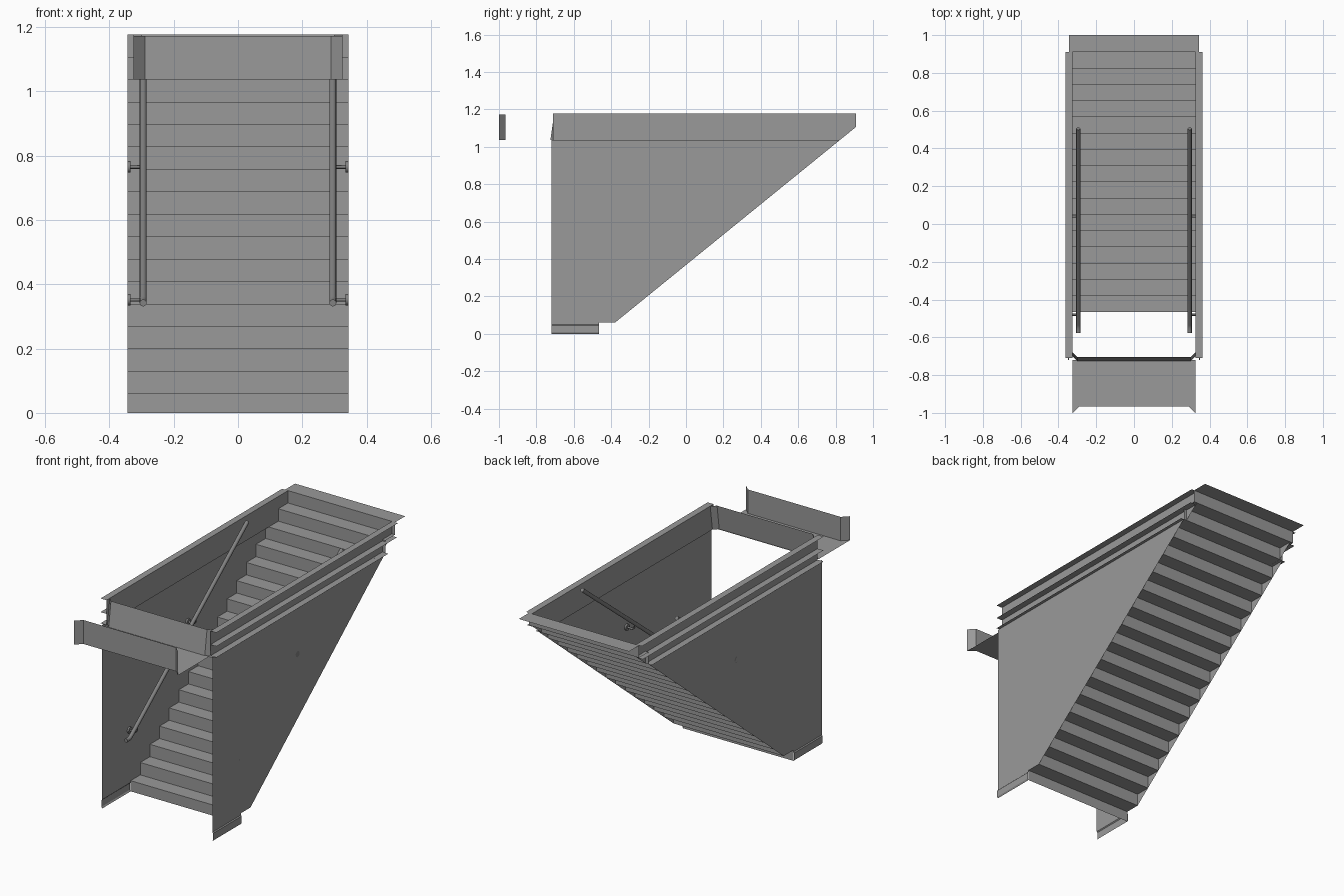
import bpy, bmesh
from mathutils import Vector

cube = bpy.data.objects.get("Cube")
if cube:
    bpy.data.objects.remove(cube)


def material(name, v):
    m = bpy.data.materials.new(name)
    m.use_nodes = True
    m.diffuse_color = (v, v, v, 1)
    m.node_tree.nodes["Principled BSDF"].inputs["Base Color"].default_value = (v, v, v, 1)
    return m


GREY = material("painted_grey", 0.32)
RAIL = material("rail_grey", 0.22)


def finish(name, bm, mat=GREY):
    me = bpy.data.meshes.new(name)
    bm.to_mesh(me)
    bm.free()
    me.materials.append(mat)
    ob = bpy.data.objects.new(name, me)
    bpy.context.collection.objects.link(ob)
    return ob


def sheet(name, faces):
    """Thin panels, each given by its corner points."""
    bm = bmesh.new()
    for pts in faces:
        bm.faces.new([bm.verts.new(p) for p in pts])
    bmesh.ops.remove_doubles(bm, verts=bm.verts, dist=0.0005)
    return finish(name, bm)


def strip(a, b):
    """Quads joining two matching rows of points."""
    return [(a[i], a[i + 1], b[i + 1], b[i]) for i in range(len(a) - 1)]


def tube(name, pts, r, sides=12):
    """Round bar swept along a path in the YZ or XZ plane."""
    bm = bmesh.new()
    pts = [Vector(p) for p in pts]
    rings = []
    for i, p in enumerate(pts):
        d = (pts[min(i + 1, len(pts) - 1)] - pts[max(i - 1, 0)]).normalized()
        q = d.to_track_quat('Z', 'X')
        ring = bmesh.ops.create_circle(bm, segments=sides, radius=r, cap_ends=i in (0, len(pts) - 1))["verts"]
        for v in ring:
            v.co = p + q @ v.co
        rings.append(ring)
    for a, b in zip(rings, rings[1:]):
        for j in range(sides):
            k = (j + 1) % sides
            bm.faces.new((a[j], a[k], b[k], b[j]))
    bmesh.ops.recalc_face_normals(bm, faces=bm.faces)
    for f in bm.faces:
        f.smooth = len(f.verts) == 4
    return finish(name, bm, RAIL)


W, INNER, LIP = 0.344, 0.325, 0.362      # wall, opening and flange half widths
TOP, LEDGE = 1.177, 1.037
FRONT, BACK = -0.72, 0.91
STEPS, FIRST_Y, FIRST_Z = 17, -0.466, 0.06
RUN = (BACK - FIRST_Y) / (STEPS - 1)
RISE = (TOP - FIRST_Z) / (STEPS - 1)

# Folded stair sheet: risers and treads, ending in the top landing strip
profile = [(FIRST_Y, 0)]
for k in range(STEPS):
    z = FIRST_Z + k * RISE
    profile += [(FIRST_Y + k * RUN, z), (FIRST_Y + (k + 1) * RUN, z)]
profile[-1] = (1.0, TOP)
sheet("stairs", strip([(-W, y, z) for y, z in profile], [(W, y, z) for y, z in profile]))

# Front landing floor and its board with flared ends
sheet("front_landing", [
    [(-INNER, FRONT, LEDGE), (-INNER, -1, LEDGE), (-0.29, -0.965, LEDGE),
     (0.29, -0.965, LEDGE), (INNER, -1, LEDGE), (INNER, FRONT, LEDGE)]])
board = [(-INNER, -1), (-0.29, -0.965), (0.29, -0.965), (INNER, -1)]
sheet("landing_board", strip([(x, y, LEDGE) for x, y in board], [(x, y, 1.172) for x, y in board]))

# Leaning board across the front of the opening, with folded ends
lean = [(-INNER, 0.025), (-0.3, 0), (0.3, 0), (INNER, 0.025)]
sheet("opening_board", strip([(x, FRONT - 0.005 + d, LEDGE) for x, d in lean],
                             [(x, FRONT + 0.015 + d, TOP) for x, d in lean]))

for side, s in (("left", 1), ("right", -1)):
    # Side wall following the underside of the stairs
    outline = [(FRONT, 0.05), (FIRST_Y, 0.05), (FIRST_Y, FIRST_Z), (FIRST_Y + RUN, FIRST_Z),
               (BACK, TOP - RISE), (BACK - 0.066, LEDGE)]
    cut_y = BACK - (TOP - RISE - LEDGE) * RUN / RISE
    outline = outline[:4] + [(cut_y, LEDGE), (FRONT, LEDGE)]
    sheet(side + "_wall", [[(s * W, y, z) for y, z in outline]])

    # Foot strip stepping slightly outward
    foot = [(W, 0.05), (0.349, 0.045), (0.349, 0.008), (W, 0)]
    sheet(side + "_foot", strip([(s * x, FRONT, z) for x, z in foot],
                                [(s * x, FIRST_Y, z) for x, z in foot]))

    # Upper rim: inset web with three outward flanges, clipped by the stair slope
    def end(z):
        return min(BACK, BACK - (TOP - RISE - z) * RUN / RISE)

    y0 = FRONT + 0.01
    rim = [[(s * INNER, y0, LEDGE), (s * INNER, end(LEDGE), LEDGE),
            (s * INNER, BACK, TOP - RISE), (s * INNER, BACK, TOP), (s * INNER, y0, TOP)]]
    for z in (LEDGE, 1.1, TOP):
        rim.append([(s * INNER, y0, z), (s * LIP, y0, z),
                    (s * LIP, end(z), z), (s * INNER, end(z), z)])
    sheet(side + "_rim", rim)

    # Handrail with a level lower end
    x = s * 0.295
    tube(side + "_handrail", [(x, -0.578, 0.342), (x, -0.55, 0.342), (x, -0.53, 0.354),
                              (x, 0.505, 1.165)], 0.011)

    # Wall brackets: round plate and bent arm
    for place, y, z in (("lower", -0.48, 0.352), ("upper", 0.04, 0.765)):
        tube(f"{side}_{place}_bracket_plate", [(s * 0.334, y, z), (s * W, y, z)], 0.018)
        tube(f"{side}_{place}_bracket_arm", [(s * 0.336, y, z), (s * 0.305, y, z),
                                             (x, y, z + 0.01), (x, y, z + 0.035)], 0.006, 8)
